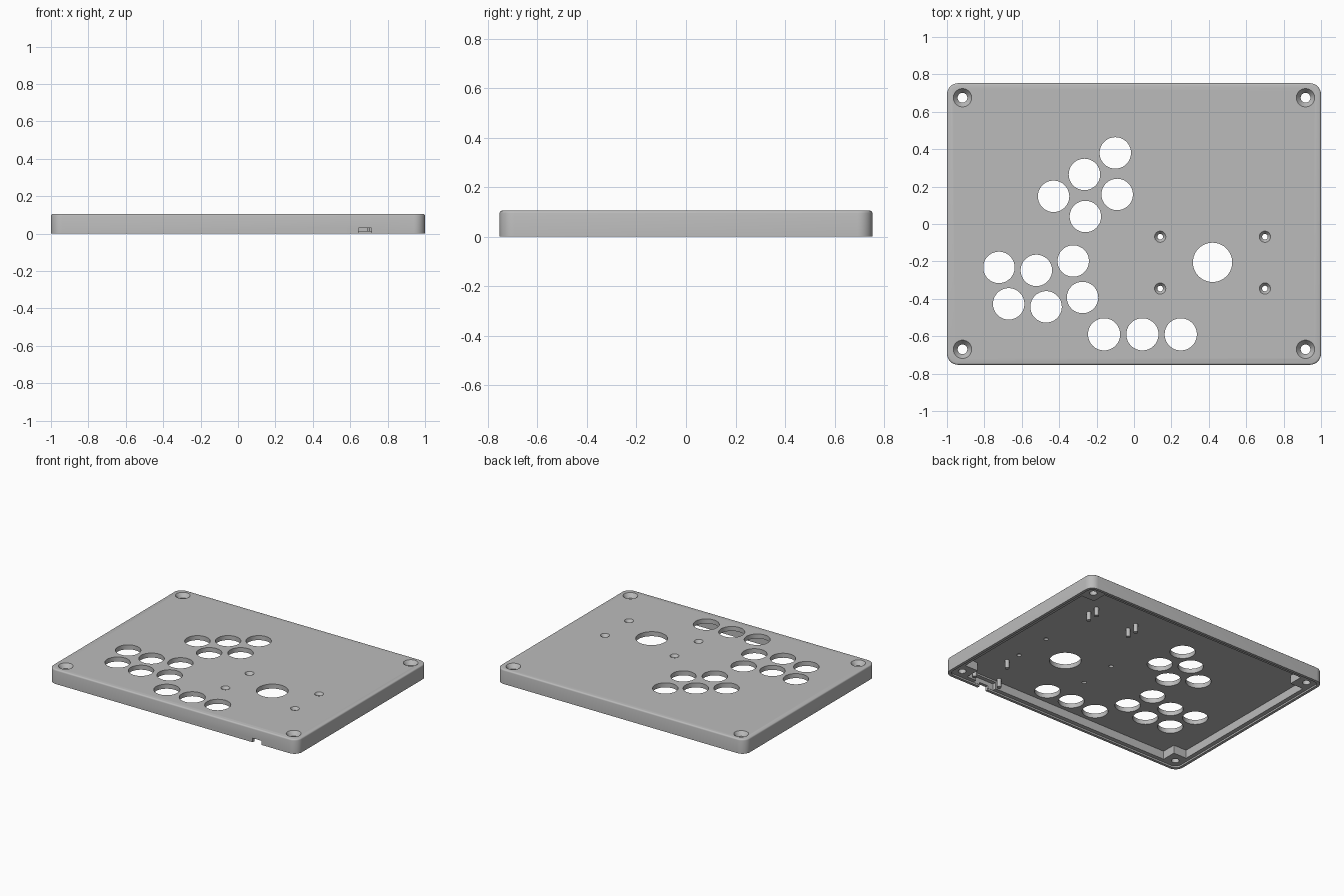
import bpy, bmesh, math

if "Cube" in bpy.data.objects:
    bpy.data.objects.remove(bpy.data.objects["Cube"], do_unlink=True)

HALF_X, HALF_Y, TOP = 1.0, 0.753, 0.105
CEILING = 0.072     # underside of the top plate
RIM = 0.012         # depth of the step for the base plate

grey = bpy.data.materials.new("plain grey")
grey.use_nodes = True
grey.diffuse_color = (0.5, 0.5, 0.5, 1)
grey.node_tree.nodes["Principled BSDF"].inputs["Base Color"].default_value = (0.5, 0.5, 0.5, 1)


def finish(bm, name):
    bmesh.ops.recalc_face_normals(bm, faces=bm.faces)
    mesh = bpy.data.meshes.new(name)
    bm.to_mesh(mesh)
    bm.free()
    mesh.materials.append(grey)
    ob = bpy.data.objects.new(name, mesh)
    bpy.context.collection.objects.link(ob)
    return ob


def rounded_rect(hx, hy, r, steps=8):
    pts = []
    for k, (sx, sy) in enumerate([(1, 1), (-1, 1), (-1, -1), (1, -1)]):
        for i in range(steps + 1):
            a = math.pi / 2 * (k + i / steps)
            pts.append((sx * (hx - r) + r * math.cos(a), sy * (hy - r) + r * math.sin(a)))
    return pts


def prism(name, pts, z0, z1, bevel=0):
    bm = bmesh.new()
    face = bm.faces.new([bm.verts.new((x, y, z0)) for x, y in pts])
    top = bmesh.ops.extrude_face_region(bm, geom=[face])["geom"]
    for v in top:
        if isinstance(v, bmesh.types.BMVert):
            v.co.z = z1
    if bevel:
        rim = [e for e in bm.edges if all(v.co.z == e.verts[0].co.z > z0 for v in e.verts)]
        bmesh.ops.bevel(bm, geom=rim, offset=bevel, segments=3, profile=0.5, affect='EDGES')
    return finish(bm, name)


def box(name, x0, x1, y0, y1, z0, z1):
    return prism(name, [(x0, y0), (x1, y0), (x1, y1), (x0, y1)], z0, z1)


def lathe(name, profile, x, y, sides=48):
    """Closed round solid from (radius, height) pairs listed bottom to top."""
    bm = bmesh.new()
    rings = []
    for r, z in profile:
        rings.append([bm.verts.new((x + r * math.cos(math.tau * i / sides),
                                    y + r * math.sin(math.tau * i / sides), z))
                      for i in range(sides)])
    for lo, hi in zip(rings, rings[1:]):
        for i in range(sides):
            j = (i + 1) % sides
            bm.faces.new([lo[i], lo[j], hi[j], hi[i]])
    bm.faces.new(rings[0][::-1])
    bm.faces.new(rings[-1])
    return finish(bm, name)


def cut(target, cutter):
    cutter.hide_render = True
    mod = target.modifiers.new("cut", 'BOOLEAN')
    mod.operation, mod.solver, mod.object = 'DIFFERENCE', 'EXACT', cutter
    bpy.context.view_layer.objects.active = target
    bpy.ops.object.modifier_apply(modifier=mod.name)
    bpy.data.objects.remove(cutter, do_unlink=True)


def smooth(ob):
    bpy.ops.object.select_all(action='DESELECT')
    ob.select_set(True)
    bpy.context.view_layer.objects.active = ob
    bpy.ops.object.shade_smooth_by_angle(angle=math.radians(32))


# Shell with rounded corners and a softened top edge
case = prism("case_shell", rounded_rect(HALF_X, HALF_Y, 0.06), 0, TOP, bevel=0.01)

# Hollow underside that leaves a square screw block in each corner
ix, iy, block = HALF_X - 0.05, HALF_Y - 0.05, 0.105
hollow = []
for sx, sy in [(1, 1), (-1, 1), (-1, -1), (1, -1)]:
    corner = [(sx * ix, sy * (iy - block)), (sx * (ix - block), sy * (iy - block)),
              (sx * (ix - block), sy * iy)]
    hollow += corner if sx * sy > 0 else corner[::-1]
cut(case, prism("hollow_cutter", hollow, -0.1, CEILING))

# Step around the bottom for the base plate
cut(case, prism("step_cutter", rounded_rect(HALF_X - 0.02, HALF_Y - 0.02, 0.045), -0.1, RIM))

# Socket pocket and cable notch in the front wall
cut(case, box("pocket_cutter", 0.6, 0.77, -HALF_Y + 0.022, -0.66, -0.1, 0.06))
cut(case, box("notch_cutter", 0.645, 0.715, -0.9, -0.68, -0.1, 0.03))

# Button holes
buttons = [(-0.10, 0.38), (-0.265, 0.265), (-0.43, 0.148), (-0.09, 0.158), (-0.26, 0.04),
           (-0.722, -0.232), (-0.522, -0.248), (-0.325, -0.198),
           (-0.67, -0.427), (-0.47, -0.443), (-0.275, -0.393)]
holes = [(x, y, 0.084) for x, y in buttons]
holes += [(x, -0.59, 0.086) for x in (-0.16, 0.045, 0.25)]
holes.append((0.42, -0.205, 0.105))
for x, y, r in holes:
    cut(case, lathe("hole_cutter", [(r, -0.1), (r, 0.2)], x, y, 64))


# Countersunk screw holes: four in the corners, four around the large hole
def countersunk(x, y, wide, narrow, depth):
    cut(case, lathe("screw_cutter", [(narrow, -0.1), (narrow, TOP - depth),
                                     (wide, TOP), (wide, TOP + 0.05)], x, y))


for x in (-0.917, 0.917):
    for y in (-0.67, 0.675):
        countersunk(x, y, 0.049, 0.026, 0.03)
for x in (0.14, 0.70):
    for y in (-0.345, -0.068):
        countersunk(x, y, 0.03, 0.015, 0.02)
smooth(case)

# Circuit board posts hanging below the top plate
posts = [(x, y) for x in (0.37, 0.707) for y in (0.38, 0.458)]
posts += [(0.715, -0.45), (0.595, -0.675), (0.805, -0.675)]
for i, (x, y) in enumerate(posts):
    smooth(lathe(f"board_post_{i + 1}", [(0.015, RIM), (0.015, CEILING + 0.005)], x, y, 24))
